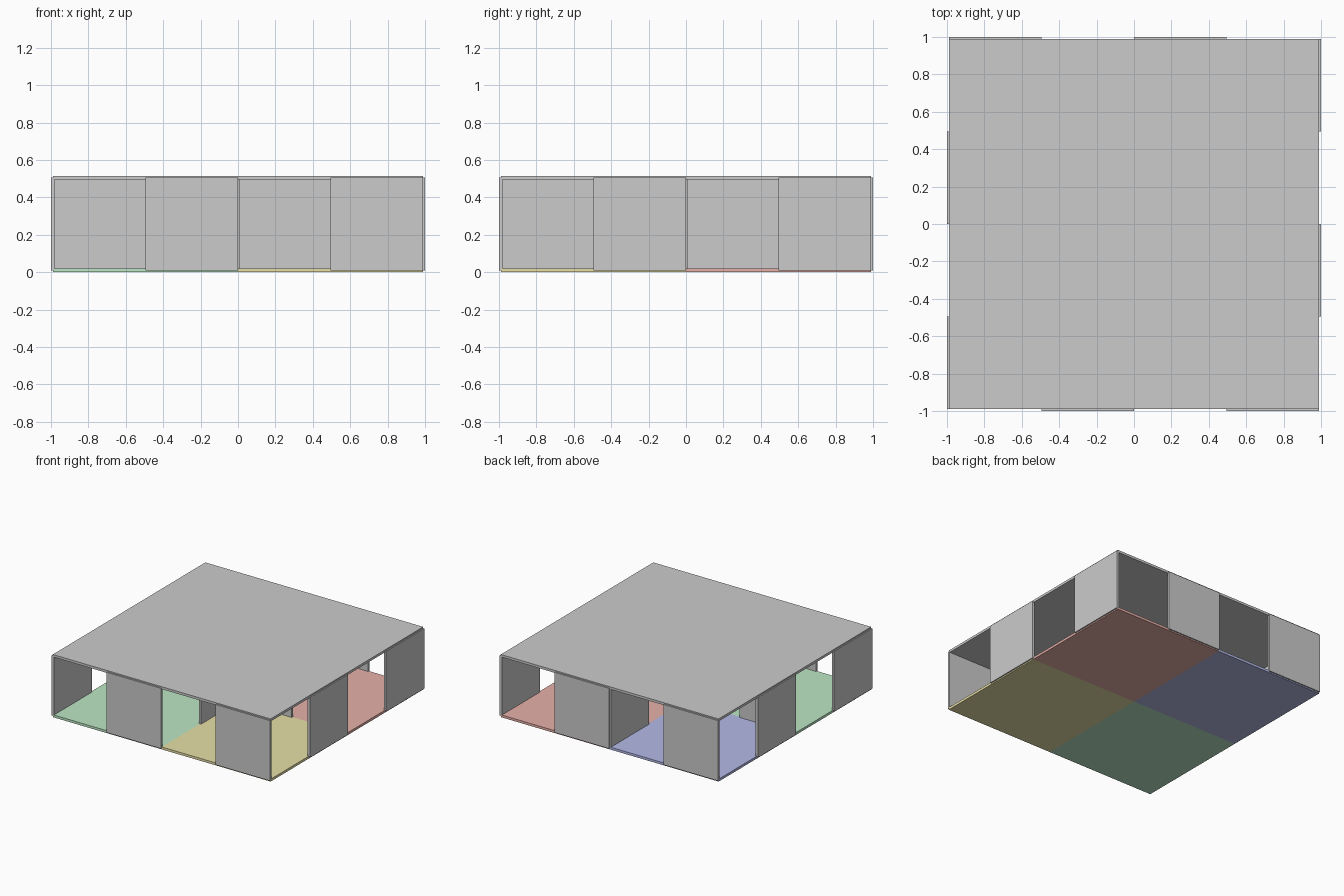
import bpy
from mathutils import Matrix, Vector
from math import radians

if "Cube" in bpy.data.objects:
    bpy.data.objects.remove(bpy.data.objects["Cube"])

T = 0.02            # slab and wall thickness
S = 0.495           # panel side
H = T / 2           # half thickness


def box(name, lo, hi, color=None, turn=0):
    """Axis-aligned box between two corners, turned about z in quarter turns."""
    bpy.ops.mesh.primitive_cube_add(size=1)
    ob = bpy.context.object
    ob.name = name
    lo, hi = Vector(lo), Vector(hi)
    place = Matrix.Translation((lo + hi) / 2) @ Matrix.Diagonal((*(hi - lo), 1))
    ob.data.transform(Matrix.Rotation(radians(90 * turn), 4, 'Z') @ place)
    if color:
        mat = bpy.data.materials.new(name + "_paint")
        mat.diffuse_color = (*color, 1)
        mat.use_nodes = True
        mat.node_tree.nodes["Principled BSDF"].inputs["Base Color"].default_value = mat.diffuse_color
        ob.data.materials.append(mat)
    return ob


def wall(name, start, y, turn=0):
    """One square wall panel along x, standing between floor and roof."""
    box(name, (start * S, y - H, H), ((start + 1) * S, y + H, H + S), turn=turn)


# four coloured floor quarters
floors = [("green_floor", -1, -1, (0.51, 0.80, 0.56)),
          ("yellow_floor", 0, -1, (0.80, 0.74, 0.39)),
          ("red_floor", 0, 0, (0.80, 0.44, 0.40)),
          ("blue_floor", -1, 0, (0.46, 0.49, 0.80))]
for name, i, j, color in floors:
    box(name, (2 * S * i, 2 * S * j, 0), (2 * S * (i + 1), 2 * S * (j + 1), T), color)

# flat roof
box("roof", (-2 * S, -2 * S, S), (2 * S, 2 * S, S + T))

# outer walls: panel and opening alternate on every side
for turn, side in enumerate(("front", "right", "back", "left")):
    for start in (-1, 1):
        wall(f"{side}_wall_panel", start, -2 * S, turn)

# inner walls dividing the rooms, with the same alternation
for start in (-2, 0):
    wall("cross_wall_panel", start, 0)
for start in (-1, 1):
    wall("long_wall_panel", start, 0, turn=1)
